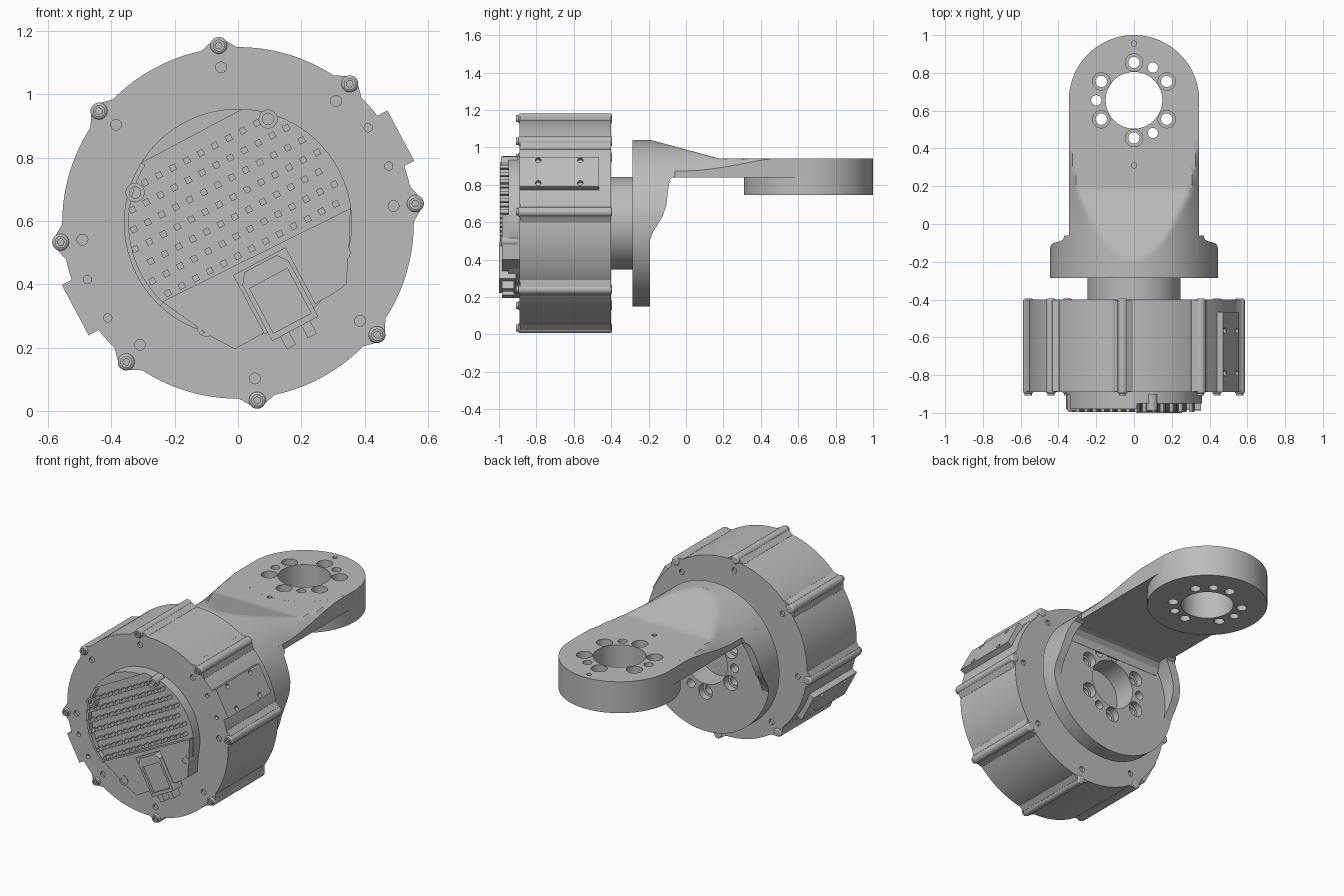
import bpy, bmesh, math
from mathutils import Matrix

old = bpy.data.objects.get("Cube")
if old:
    bpy.data.objects.remove(old, do_unlink=True)

grey = bpy.data.materials.new("plain grey")
grey.use_nodes = True
grey.diffuse_color = (0.5, 0.5, 0.5, 1)
grey.node_tree.nodes["Principled BSDF"].inputs["Base Color"].default_value = (0.5, 0.5, 0.5, 1)

MID = 0.594      # height of the motor axis
TILT = 28        # tilt of the electronics about that axis
PAD_Y = 0.655    # centre of the far ring of the arm


def finish(name, bm):
    bmesh.ops.recalc_face_normals(bm, faces=bm.faces)
    mesh = bpy.data.meshes.new(name)
    bm.to_mesh(mesh)
    bm.free()
    mesh.materials.append(grey)
    ob = bpy.data.objects.new(name, mesh)
    bpy.context.collection.objects.link(ob)
    return ob


def prism(name, pts, a0, a1, axis="y"):
    """Extrude a 2D outline from a0 to a1 along an axis."""
    def at(p, q, a):
        return {"x": (a, p, q), "y": (p, a, q), "z": (p, q, a)}[axis]
    bm = bmesh.new()
    low = [bm.verts.new(at(p, q, a0)) for p, q in pts]
    high = [bm.verts.new(at(p, q, a1)) for p, q in pts]
    bm.faces.new(low)
    bm.faces.new(high)
    for i in range(len(pts)):
        j = (i + 1) % len(pts)
        bm.faces.new((low[i], low[j], high[j], high[i]))
    return finish(name, bm)


def arc(r, a0, a1, n):
    return [(r * math.cos(math.radians(a0 + (a1 - a0) * i / n)),
             r * math.sin(math.radians(a0 + (a1 - a0) * i / n))) for i in range(n + 1)]


def circle(p, q, r, n=32):
    return [(p + x, q + z) for x, z in arc(r, 0, 360, n)[:-1]]


def rect(u0, u1, v0, v1):
    return [(u0, v0), (u1, v0), (u1, v1), (u0, v1)]


def turn(ob, degrees):
    """Rotate about the motor axis and lift to its height."""
    ob.data.transform(Matrix.Translation((0, 0, MID)) @ Matrix.Rotation(-math.radians(degrees), 4, "Y"))
    return ob


def combine(ob, tool, op="DIFFERENCE"):
    mod = ob.modifiers.new("combine", "BOOLEAN")
    mod.operation, mod.object, mod.solver = op, tool, "EXACT"
    bpy.context.view_layer.objects.active = ob
    bpy.ops.object.modifier_apply(modifier=mod.name)
    bpy.data.objects.remove(tool, do_unlink=True)


def cut_bolt_ring(ob, cz, a0, a1, counterbore, axis):
    """Centre bore, six counterbored holes and three plain ones."""
    combine(ob, prism("cutter", circle(0, cz, 0.15, 64), a0, a1, axis))
    for k in range(6):
        t = math.radians(30 + 60 * k)
        p, q = 0.2 * math.cos(t), cz + 0.2 * math.sin(t)
        combine(ob, prism("cutter", circle(p, q, 0.03), a0, a1, axis))
        combine(ob, prism("cutter", circle(p, q, 0.046), *counterbore, axis))
    for d in (60, 180, 300):
        t = math.radians(d)
        combine(ob, prism("cutter", circle(0.2 * math.cos(t), cz + 0.2 * math.sin(t), 0.027), a0, a1, axis))


# Motor housing with two mounting pads
housing = prism("motor_housing", circle(0, MID, 0.555, 128), -0.89, -0.4)
for side in (0, 180):
    pad = turn(prism("pad", rect(0.42, 0.583, -0.088, 0.092), -0.89, -0.465), TILT + side)
    combine(housing, pad, "UNION")
    for v in (-0.065, 0.072):
        combine(housing, turn(prism("cutter", circle(0.504, v, 0.013, 16), -0.92, -0.87), TILT + side))
        for y in (-0.79, -0.565):
            combine(housing, turn(prism("cutter", circle(y, v, 0.015, 16), 0.56, 0.61, "x"), TILT + side))

# Ribs with screws, and a shallow hole beside each at both ends
for k in range(8):
    angle = 96.2 + 45 * k
    for y0, y1 in ((-0.92, -0.875), (-0.415, -0.38)):
        combine(housing, turn(prism("cutter", circle(0.494, 0, 0.017, 20), y0, y1), angle))
    turn(prism("rib_base", [(0.52, -0.065), (0.553, -0.055), (0.575, -0.025),
                            (0.575, 0.025), (0.553, 0.055), (0.52, 0.065)], -0.888, -0.402), angle)
    rib = turn(prism("rib", circle(0.563, 0, 0.027, 24), -0.897, -0.395), angle)
    bevel = rib.modifiers.new("rounded_ends", "BEVEL")
    bevel.width, bevel.segments, bevel.limit_method = 0.01, 3, "ANGLE"
    bevel.angle_limit = math.radians(60)
    screw = turn(prism("screw", circle(0.563, 0, 0.019, 20), -0.908, -0.88), angle)
    combine(screw, turn(prism("cutter", circle(0.563, 0, 0.011, 6), -0.92, -0.897), angle))

# Heat sink base with raised rim
prism("heat_sink_base", circle(0, MID, 0.36, 96), -0.95, -0.88)
turn(prism("rim_segment", arc(0.36, 87.4, 148.6, 20), -0.98, -0.94), 0)
turn(prism("rim_wall", arc(0.36, 148, 227, 24) + arc(0.345, 227, 148, 24), -0.98, -0.94), 0)

# Pin grid
bm = bmesh.new()
for row in range(7):
    for col in range(-7, 8):
        u, v = (col + 0.5 * (row % 2)) * 0.05, 0.25 - row * 0.057
        if math.hypot(u, v) < 0.342:
            bmesh.ops.create_cube(bm, size=1, matrix=Matrix.Translation((u, -0.965, v))
                                  @ Matrix.Diagonal((0.02, 0.06, 0.02, 1)))
turn(finish("heat_sink_pins", bm), TILT)

# Lower cover with a pocket for the connector
cover = prism("electronics_cover", [(-0.24, 0.345), (0.355, 0.64), (0.352, 0.54), (0.342, 0.4),
                                    (0.3, 0.37), (-0.01, 0.195), (-0.085, 0.235)], -0.985, -0.88)
combine(cover, turn(prism("cutter", rect(-0.09, 0.095, -0.48, -0.14), -1.1, -0.93), TILT))

# Connector shell, its recess and two plugs
shell = turn(prism("connector_shell", [(-0.08, -0.38), (0.085, -0.38), (0.085, -0.18), (0.06, -0.147),
                                       (-0.055, -0.147), (-0.08, -0.18)], -1.0, -0.91), TILT)
combine(shell, turn(prism("cutter", rect(-0.065, 0.07, -0.36, -0.2), -1.1, -0.985), TILT))
for u in (-0.035, 0.04):
    turn(prism("connector_plug", rect(u - 0.016, u + 0.016, -0.425, -0.37), -0.985, -0.92), TILT)

# Corner screws of the heat sink
for x, z in ((0.095, 0.922), (-0.325, 0.69), (0.325, 0.5), (-0.1, 0.265)):
    boss = prism("corner_screw", circle(x, z, 0.03, 24), -0.988, -0.9)
    combine(boss, prism("cutter", circle(x, z, 0.018, 20), -1.1, -0.97))

# Output neck
neck = prism("output_neck", circle(0, MID, 0.247, 96), -0.42, -0.28)
combine(neck, prism("cutter", circle(0, MID, 0.15, 64), -0.33, -0.2))

# Bracket flange with bolt ring
flange = prism("bracket_flange", circle(0, MID, 0.445, 128), -0.285, -0.192)
cut_bolt_ring(flange, MID, -0.4, -0.1, (-0.235, -0.1), "y")

# Side walls of the bracket, trimmed to a curved outline
wall = prism("bracket_side_walls", circle(0, MID, 0.445, 128), -0.2, -0.05)
combine(wall, prism("cutter", circle(0, MID, 0.395, 96), -0.3, 0.1))
combine(wall, prism("trim", [(-0.21, 0.48), (-0.195, 0.5), (-0.175, 0.55), (-0.125, 0.63), (-0.105, 0.69),
                             (-0.092, 0.8), (-0.085, 0.83), (-0.06, 0.845), (-0.06, 0.878), (-0.21, 0.878)],
                    -0.6, 0.6, "x"), "INTERSECT")


# Arm: rounded top that slopes down and flattens towards the far ring
def arm_top(x, y):
    t = min(max(y / 0.6, 0), 1)
    rise = 0.075 * t * t * (3 - 2 * t)
    slope = max(0.94, 1.04 - 0.27 * max(y + 0.19, 0))
    return min(slope, MID + math.sqrt(0.445 ** 2 - x * x) + rise)


bm = bmesh.new()
NX, NY = 36, 48
top, under = [], []
for j in range(NY + 1):
    y = -0.28 + (PAD_Y + 0.28) * j / NY
    xs = [0.345 * (2 * i / NX - 1) for i in range(NX + 1)]
    top.append([bm.verts.new((x, y, arm_top(x, y))) for x in xs])
    under.append([bm.verts.new((x, y, 0.838)) for x in xs])
for j in range(NY):
    for i in range(NX):
        for g in (top, under):
            bm.faces.new((g[j][i], g[j][i + 1], g[j + 1][i + 1], g[j + 1][i]))
    for i in (0, NX):
        bm.faces.new((top[j][i], top[j + 1][i], under[j + 1][i], under[j][i]))
for j in (0, NY):
    for i in range(NX):
        bm.faces.new((top[j][i], top[j][i + 1], under[j][i + 1], under[j][i]))
arm = finish("bracket_arm", bm)

# Fillet where the arm meets the flange
prism("arm_fillet", [(-0.2, 0.77), (-0.19, 0.77), (-0.175, 0.81), (-0.15, 0.832), (-0.12, 0.84), (-0.2, 0.85)],
      -0.33, 0.33, "x")

# Far ring, joined to the arm and drilled
combine(arm, prism("ring", circle(0, PAD_Y, 0.345, 128), 0.745, 0.9402, "z"), "UNION")
cut_bolt_ring(arm, PAD_Y, 0.6, 1.1, (0.84, 1.1), "z")
for y in (0.955, 0.31, -0.235):
    combine(arm, prism("cutter", circle(0, y, 0.014, 16), 0.9, 1.2, "z"))

# Smooth the round surfaces, keep edges crisp
bpy.ops.object.select_all(action="DESELECT")
for ob in bpy.context.scene.objects:
    if ob.type == "MESH":
        ob.select_set(True)
        bpy.context.view_layer.objects.active = ob
bpy.ops.object.shade_smooth_by_angle(angle=math.radians(25))
